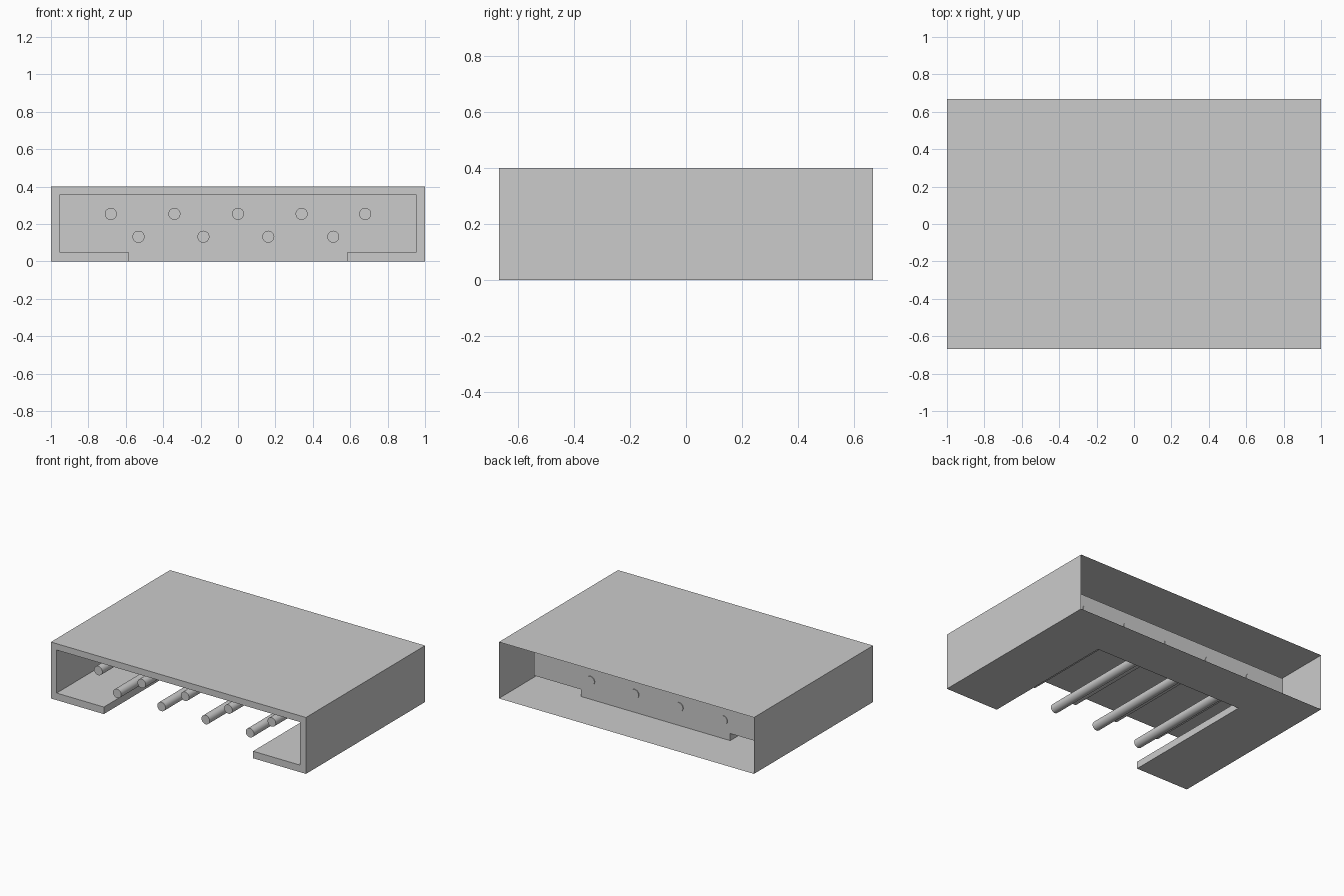
import bpy, bmesh
from math import pi

if "Cube" in bpy.data.objects:
    bpy.data.objects.remove(bpy.data.objects["Cube"])

FRONT, BACK, WALL = -0.667, 0.667, 0.34   # front face, open rear, cavity back wall
PIN_R, PIN_FRONT, PIN_BACK = 0.032, -0.594, 0.345

# Housing: thin-skinned shell, open at the rear, with a slotted front cavity
outer = [(1, 0), (1, 0.4), (-1, 0.4), (-1, 0)]
inner = [(-0.585, 0), (-0.585, 0.05), (-0.955, 0.05), (-0.955, 0.355),
         (0.955, 0.355), (0.955, 0.05), (0.585, 0.05), (0.585, 0)]

bm = bmesh.new()


def row(profile, y):
    return [bm.verts.new((x, y, z)) for x, z in profile]


def strip(a, b):
    for i in range(len(a) - 1):
        bm.faces.new((a[i], a[i + 1], b[i + 1], b[i]))


outer_front, outer_back = row(outer, FRONT), row(outer, BACK)
inner_front, inner_back = row(inner, FRONT), row(inner, WALL)
strip(outer_front, outer_back)            # sides and top
strip(inner_front, inner_back)            # cavity and slot walls
bm.faces.new(outer_front + inner_front)   # front rim
bm.faces.new(inner_back)                  # cavity back wall
bm.faces.new((outer_front[3], inner_front[0], inner_back[0], inner_back[-1],
              inner_front[-1], outer_front[0], outer_back[0], outer_back[3]))  # U-shaped floor
bmesh.ops.recalc_face_normals(bm, faces=bm.faces)
mesh = bpy.data.meshes.new("housing")
bm.to_mesh(mesh)
bm.free()
bpy.context.collection.objects.link(bpy.data.objects.new("housing", mesh))


# Contact pins: five above, four below
def pin(name, x, z):
    bpy.ops.mesh.primitive_cylinder_add(
        vertices=32, radius=PIN_R, depth=PIN_BACK - PIN_FRONT,
        location=(x, (PIN_FRONT + PIN_BACK) / 2, z), rotation=(pi / 2, 0, 0))
    bpy.context.object.name = name
    bpy.ops.object.shade_smooth_by_angle()


for i in range(5):
    pin(f"upper_pin_{i + 1}", -0.68 + 0.34 * i, 0.254)
for i in range(4):
    pin(f"lower_pin_{i + 1}", -0.532 + 0.347 * i, 0.132)
